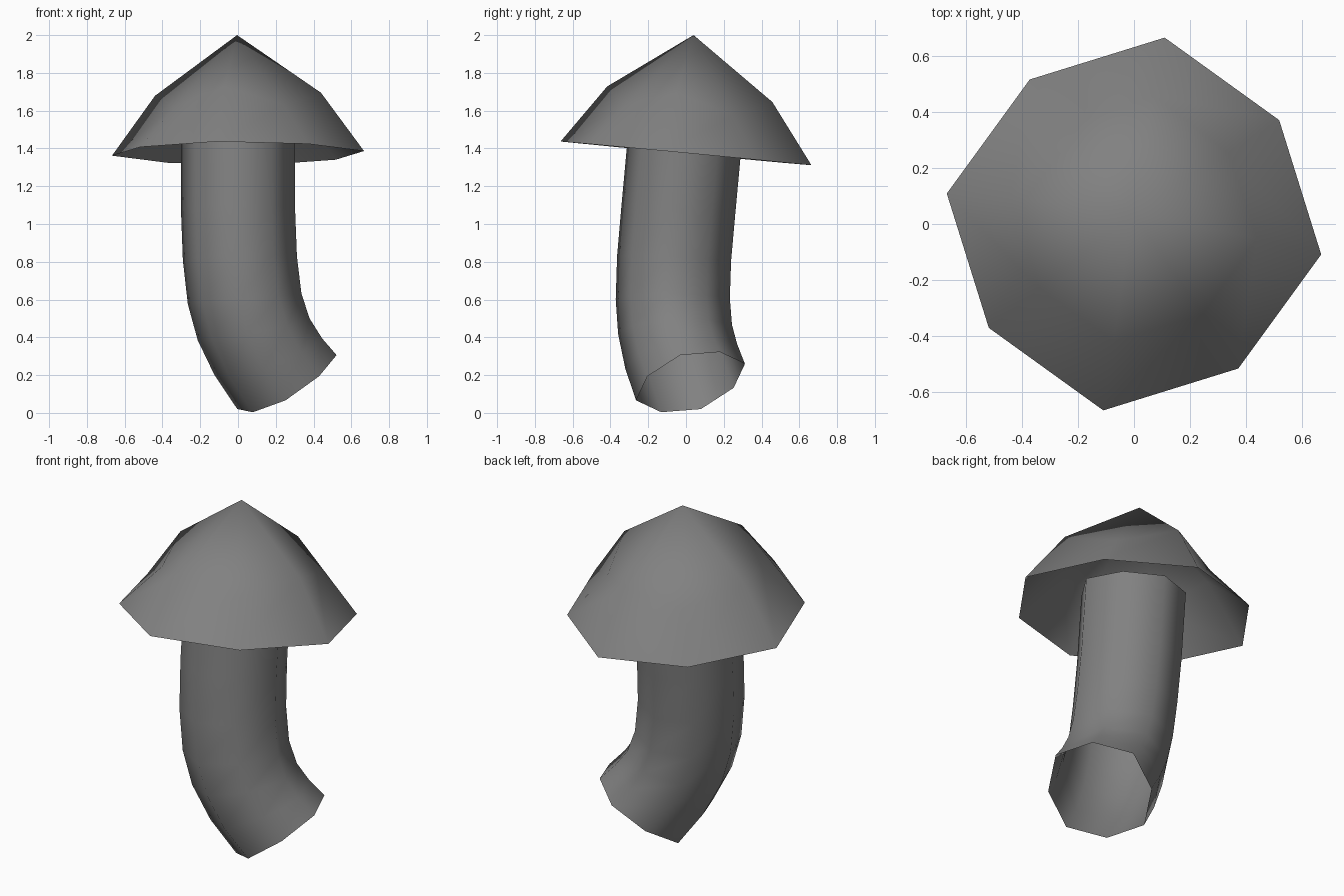
import bpy, math
from mathutils import Vector

if "Cube" in bpy.data.objects:
    bpy.data.objects.remove(bpy.data.objects["Cube"])

SIDES = 8
grey = bpy.data.materials.new("mushroom_grey")
grey.diffuse_color = (0.22, 0.22, 0.22, 1)
grey.use_nodes = True
grey.node_tree.nodes["Principled BSDF"].inputs["Base Color"].default_value = grey.diffuse_color


def ring(centre, axis, radii, phase, drops=(0, 0)):
    """Octagon across an axis; radii and drops alternate from corner to corner."""
    turn = Vector((0, 0, 1)).rotation_difference(Vector(axis).normalized())
    points = []
    for i in range(SIDES):
        a = math.radians(phase) + math.tau * i / SIDES
        r = radii[i % 2]
        p = Vector((r * math.cos(a), r * math.sin(a), -drops[i % 2]))
        points.append(Vector(centre) + turn @ p)
    return points


def skin(name, rings, tip=None):
    """Open smooth shell through the rings, optionally closed to a tip."""
    verts = [p for r in rings for p in r]
    faces = []
    for k in range(len(rings) - 1):
        for i in range(SIDES):
            a, b = k * SIDES + i, k * SIDES + (i + 1) % SIDES
            faces.append((a, b, b + SIDES, a + SIDES))
    if tip:
        verts.append(Vector(tip))
        base = (len(rings) - 1) * SIDES
        for i in range(SIDES):
            faces.append((base + i, base + (i + 1) % SIDES, len(verts) - 1))
    mesh = bpy.data.meshes.new(name)
    mesh.from_pydata(verts, [], faces)
    mesh.materials.append(grey)
    mesh.shade_smooth()
    obj = bpy.data.objects.new(name, mesh)
    bpy.context.collection.objects.link(obj)
    return obj


# Cap: hollow, slightly tilted eight-sided dome
tilt = (-0.003, 0.095, 1)
skin("cap", [
    ring((0, 0.0, 1.374), tilt, (0.676, 0.637), -9.3),
    ring((0, 0.02, 1.687), tilt, (0.445, 0.415), -9.3, (0, 0.09)),
], tip=(-0.005, 0.04, 2.0))

# Stem: open bent tube, given as ring centre and ring axis
path = [
    ((0.259, 0.024, 0.163), (-0.61, -0.32, 1)),
    ((0.16, -0.025, 0.298), (-0.37, -0.19, 1)),
    ((0.083, -0.058, 0.442), (-0.20, -0.06, 1)),
    ((0.035, -0.070, 0.604), (-0.09, 0.00, 1)),
    ((0.010, -0.063, 0.818), (-0.03, 0.05, 1)),
    ((0.000, -0.040, 1.08), (0.00, 0.09, 1)),
    ((0.000, -0.003, 1.48), (0.00, 0.095, 1)),
]
skin("stem", [ring(c, n, (0.304, 0.286), -6.5) for c, n in path])
